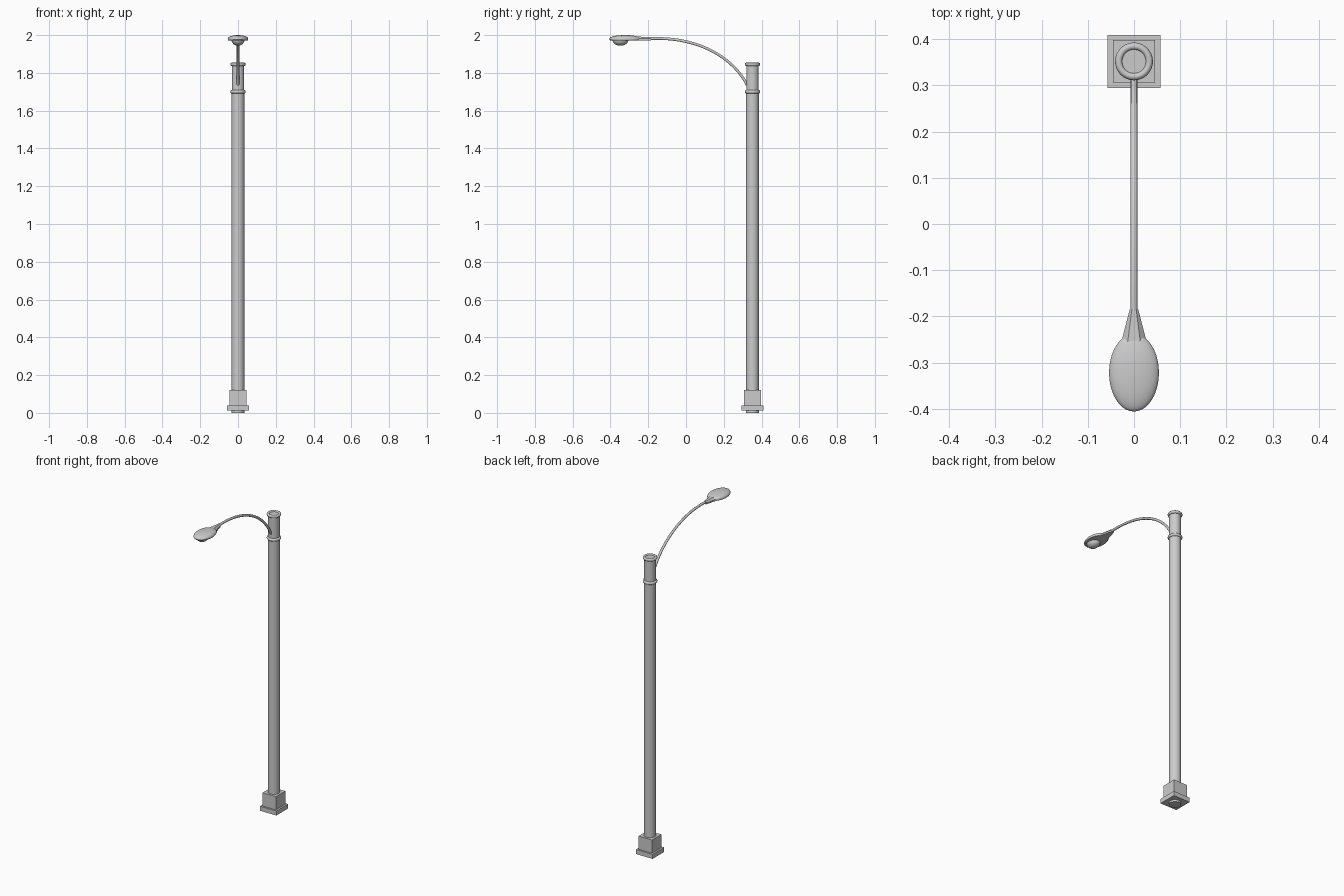
import bpy, bmesh, math

if "Cube" in bpy.data.objects:
    bpy.data.objects.remove(bpy.data.objects["Cube"])

PY = 0.352      # pole position in y
HY = -0.322     # lamp head position in y


def finish(bm, name, angle=35):
    bmesh.ops.recalc_face_normals(bm, faces=bm.faces)
    me = bpy.data.meshes.new(name)
    bm.to_mesh(me)
    bm.free()
    ob = bpy.data.objects.new(name, me)
    bpy.context.collection.objects.link(ob)
    bpy.ops.object.select_all(action='DESELECT')
    ob.select_set(True)
    bpy.context.view_layer.objects.active = ob
    bpy.ops.object.shade_smooth_by_angle(angle=math.radians(angle))
    return ob


def lathe(name, profile, cx, cy, sx=1, sy=1, n=32, closed=False):
    """Revolve (radius, z) points around a vertical axis."""
    bm = bmesh.new()
    rings = []
    for r, z in profile:
        rings.append([bm.verts.new((cx + sx * r * math.cos(2 * math.pi * i / n),
                                    cy + sy * r * math.sin(2 * math.pi * i / n), z))
                      for i in range(n)])
    pairs = list(zip(rings, rings[1:]))
    if closed:
        pairs.append((rings[-1], rings[0]))
    for a, b in pairs:
        for i in range(n):
            j = (i + 1) % n
            bm.faces.new((a[i], a[j], b[j], b[i]))
    if not closed:
        bm.faces.new(rings[0][::-1])
        bm.faces.new(rings[-1])
    return finish(bm, name)


def box(name, half, z0, z1):
    bm = bmesh.new()
    bmesh.ops.create_cube(bm, size=1)
    for v in bm.verts:
        v.co = (v.co.x * 2 * half, PY + v.co.y * 2 * half, (z0 + z1) / 2 + v.co.z * (z1 - z0))
    return finish(bm, name)


# Square base and round pole
box("base_plate", 0.057, 0.012, 0.04)
box("base_block", 0.046, 0.04, 0.122)
lathe("pole", [(0.034, 0), (0.034, 1.70), (0.033, 1.70), (0.033, 1.848)], 0, PY)

# Rounded collars
for name, z in (("lower_collar", 1.70), ("top_collar", 1.845)):
    prof = [(0.033 + 0.008 * math.cos(t), z + 0.009 * math.sin(t))
            for t in (2 * math.pi * k / 12 for k in range(12))]
    lathe(name, prof, 0, PY, closed=True)

# Curved arm
cu = bpy.data.curves.new("arm", 'CURVE')
cu.dimensions = '3D'
cu.bevel_depth = 0.0075
cu.bevel_resolution = 3
cu.resolution_u = 24
cu.use_fill_caps = True
sp = cu.splines.new('BEZIER')
sp.bezier_points.add(1)
a, b = sp.bezier_points
for p in (a, b):
    p.handle_left_type = p.handle_right_type = 'FREE'
a.co, a.handle_left, a.handle_right = (0, 0.324, 1.735), (0, 0.34, 1.70), (0, 0.245, 1.89)
b.co, b.handle_left, b.handle_right = (0, -0.20, 1.981), (0, 0.05, 1.996), (0, -0.3, 1.976)
arm = bpy.data.objects.new("arm", cu)
bpy.context.collection.objects.link(arm)

# Tapered neck joining the arm to the head
bm = bmesh.new()
ends = []
for y, w, z0, z1 in ((-0.184, 0.009, 1.972, 1.990), (-0.265, 0.030, 1.971, 1.992)):
    ends.append([bm.verts.new(c) for c in ((-w, y, z0), (w, y, z0), (w, y, (z0 + z1) / 2),
                                           (w * 0.5, y, z1), (-w * 0.5, y, z1), (-w, y, (z0 + z1) / 2))])
p, q = ends
for i in range(6):
    j = (i + 1) % 6
    bm.faces.new((p[i], p[j], q[j], q[i]))
bm.faces.new(p)
bm.faces.new(q[::-1])
finish(bm, "head_neck")

# Oval head: shallow dome on top, flat underneath
dome = [(0.95, 1.972), (1.0, 1.977)]
dome += [(math.cos(t), 1.981 + 0.019 * math.sin(t)) for t in (math.pi / 2 * k / 9 for k in range(9))]
dome.append((0.03, 2.0))
lathe("lamp_head", dome, 0, HY, 0.054, 0.084, n=40)

# Glass bowl below the head
bowl = [(max(math.cos(t), 0.03), 1.974 - 0.030 * math.sin(t))
        for t in (math.pi / 2 * k / 9 for k in range(10))]
lathe("lamp_bowl", bowl, 0, -0.347, 0.034, 0.042)
